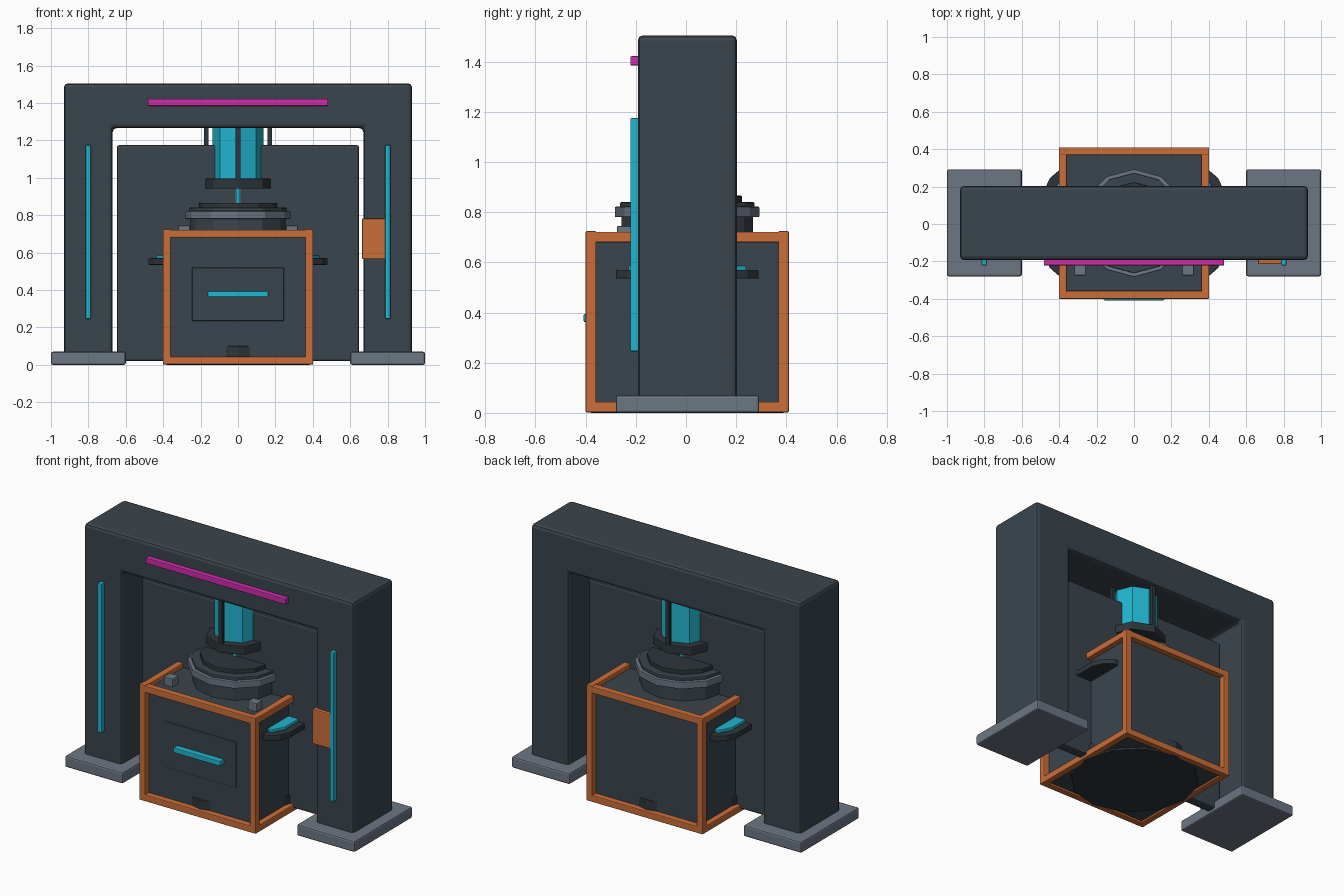
import bpy, bmesh, math

if "Cube" in bpy.data.objects:
    bpy.data.objects.remove(bpy.data.objects["Cube"])


def material(name, rgb):
    m = bpy.data.materials.new(name)
    m.diffuse_color = (*rgb, 1)
    m.use_nodes = True
    m.node_tree.nodes["Principled BSDF"].inputs["Base Color"].default_value = m.diffuse_color
    return m


HULL = material("slate", (0.043, 0.060, 0.074))
DARK = material("dark_slate", (0.027, 0.036, 0.043))
GRAY = material("steel_gray", (0.15, 0.18, 0.225))
ORANGE = material("orange", (0.60, 0.155, 0.04))
CYAN = material("cyan", (0.015, 0.46, 0.62))
MAGENTA = material("magenta", (0.62, 0.025, 0.40))


def finish(name, bm, mat, bevel):
    bmesh.ops.recalc_face_normals(bm, faces=bm.faces)
    me = bpy.data.meshes.new(name)
    bm.to_mesh(me)
    bm.free()
    me.materials.append(mat)
    ob = bpy.data.objects.new(name, me)
    bpy.context.collection.objects.link(ob)
    if bevel:
        mod = ob.modifiers.new("bevel", "BEVEL")
        mod.width, mod.segments = bevel, 2
        mod.limit_method = "ANGLE"
    return ob


def prism(name, pts, direction, mat, bevel=0.0):
    """Extrude a flat outline of 3D points along a direction."""
    bm = bmesh.new()
    face = bm.faces.new([bm.verts.new(p) for p in pts])
    out = bmesh.ops.extrude_face_region(bm, geom=[face])
    verts = [g for g in out["geom"] if isinstance(g, bmesh.types.BMVert)]
    bmesh.ops.translate(bm, verts=verts, vec=direction)
    return finish(name, bm, mat, bevel)


def box(name, x, y, z, mat, bevel=0.005):
    pts = [(x[0], y[0], z[0]), (x[1], y[0], z[0]), (x[1], y[1], z[0]), (x[0], y[1], z[0])]
    return prism(name, pts, (0, 0, z[1] - z[0]), mat, bevel)


CY = 0.005  # shared centre line in y


def disc(name, r, z0, z1, mat, sides=12, bevel=0.004):
    pts = [(r * math.cos(2 * math.pi * i / sides),
            CY + r * math.sin(2 * math.pi * i / sides), z0) for i in range(sides)]
    return prism(name, pts, (0, 0, z1 - z0), mat, bevel)


def mirrored(x, s):
    return tuple(sorted((x[0] * s, x[1] * s)))


# Gantry arch
outline = [(-0.93, 0.003), (-0.67, 0.003), (-0.67, 1.265), (0.67, 1.265),
           (0.67, 0.003), (0.93, 0.003), (0.93, 1.505), (-0.93, 1.505)]
prism("gantry_arch", [(x, -0.192, z) for x, z in outline], (0, 0.395, 0), HULL, 0.02)

# Thin rear wall inside the arch
box("center_wall", (-0.647, 0.647), (-0.027, 0.037), (0.02, 1.175), HULL, 0.012)

# Feet and light strips
for s, side in ((-1, "left"), (1, "right")):
    box(f"{side}_foot", mirrored((0.6, 1.0), s), (-0.28, 0.292), (0, 0.07), GRAY, 0.01)
    box(f"{side}_light_strip", mirrored((0.787, 0.815), s), (-0.222, -0.18), (0.245, 1.175), CYAN)
box("top_light_bar", (-0.482, 0.482), (-0.222, -0.18), (1.385, 1.422), MAGENTA)
box("control_box", (0.663, 0.806), (-0.215, -0.16), (0.565, 0.782), ORANGE, 0.006)

# Crate body with door and handle
box("crate_body", (-0.367, 0.367), (-0.364, 0.374), (0.012, 0.695), HULL, 0.01)
box("crate_door", (-0.245, 0.245), (-0.371, -0.35), (0.235, 0.52), HULL, 0.004)
box("door_handle", (-0.162, 0.162), (-0.408, -0.36), (0.362, 0.394), CYAN)
disc("crate_base_disc", 0.386, 0, 0.1, DARK)

# Crate edge bars
W = 0.042
X, Y, Z = (-0.402, 0.402), (-0.4, 0.41), (0.002, 0.722)


def ends(r):
    return ((r[0], r[0] + W), (r[1] - W, r[1]))


for i in range(2):
    for j in range(2):
        box(f"crate_post_{i}{j}", ends(X)[i], ends(Y)[j], (Z[0], Z[1] + 0.003), ORANGE)
        box(f"crate_bar_x_{i}{j}", X, ends(Y)[i], ends(Z)[j], ORANGE)
        box(f"crate_bar_y_{i}{j}", ends(X)[i], Y, ends(Z)[j], ORANGE)

# Side ledges with glowing inserts
for s, side in ((-1, "left"), (1, "right")):
    def ledge(name, shape, z0, z1, mat):
        pts = [(s * x, CY + y, z0) for x, y in shape + [(x, -y) for x, y in shape[::-1]]]
        prism(f"{side}_{name}", pts, (0, 0, z1 - z0), mat, 0.004)
    ledge("ledge", [(0.34, 0.285), (0.4, 0.283), (0.45, 0.24), (0.478, 0.18)], 0.535, 0.57, DARK)
    ledge("ledge_glow", [(0.34, 0.235), (0.395, 0.235), (0.435, 0.16)], 0.565, 0.587, CYAN)
    box(f"{side}_top_clamp", mirrored((0.258, 0.32), s), (-0.275, -0.215), (0.69, 0.745), GRAY)

# Turntable stack on top of the crate
disc("turntable_base", 0.262, 0.69, 0.785, HULL)
disc("turntable_ring", 0.288, 0.78, 0.822, GRAY)
disc("turntable_lid", 0.268, 0.82, 0.84, HULL)
disc("turntable_cap", 0.218, 0.835, 0.866, DARK)

# Press head hanging from the arch
disc("press_stem", 0.038, 0.86, 0.95, GRAY, 8, 0)
box("stem_glow", (-0.011, 0.011), (CY - 0.042, CY + 0.042), (0.866, 0.945), CYAN, 0)
disc("press_plate", 0.187, 0.942, 0.995, DARK, 8)
disc("press_cylinder", 0.137, 0.99, 1.28, CYAN, 8, 0)
for i in range(4):
    a = i * math.pi / 2
    cx, cy = 0.17 * math.cos(a), CY + 0.17 * math.sin(a)
    box(f"guide_rod_{i}", (cx - 0.013, cx + 0.013), (cy - 0.013, cy + 0.013), (0.985, 1.28), DARK, 0.003)
